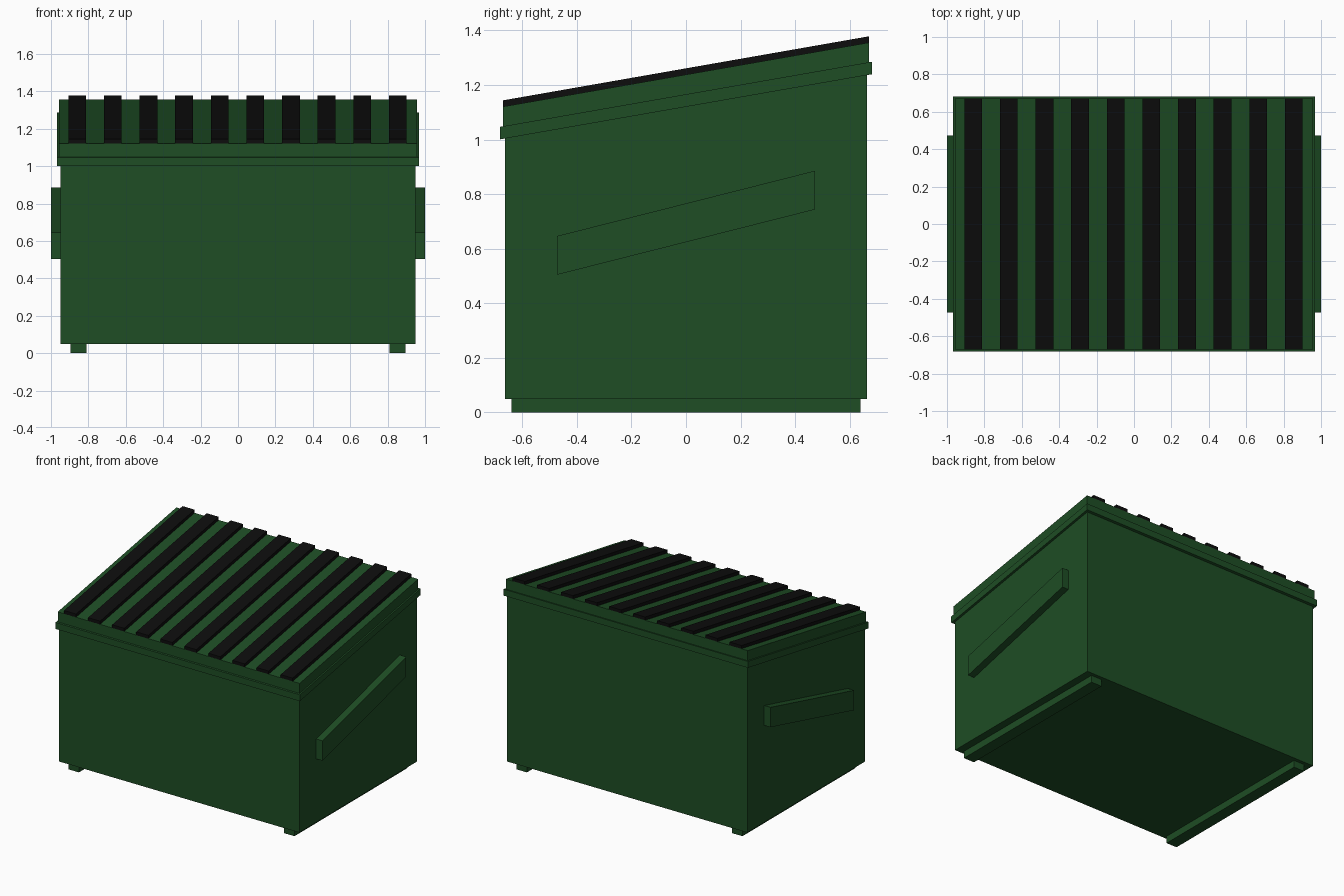
import bpy, bmesh

if "Cube" in bpy.data.objects:
    bpy.data.objects.remove(bpy.data.objects["Cube"])


def material(name, color):
    m = bpy.data.materials.new(name)
    m.diffuse_color = color
    m.use_nodes = True
    m.node_tree.nodes["Principled BSDF"].inputs["Base Color"].default_value = m.diffuse_color
    return m


GREEN = material("green_paint", (0.013, 0.075, 0.018, 1))
BLACK = material("black_plastic", (0.004, 0.004, 0.004, 1))


def prism(name, profile, x0, x1, mat):
    """Extrude a (y, z) profile along x."""
    bm = bmesh.new()
    face = bm.faces.new([bm.verts.new((x0, y, z)) for y, z in profile])
    ext = bmesh.ops.extrude_face_region(bm, geom=[face])
    verts = [g for g in ext["geom"] if isinstance(g, bmesh.types.BMVert)]
    bmesh.ops.translate(bm, verts=verts, vec=(x1 - x0, 0, 0))
    bmesh.ops.recalc_face_normals(bm, faces=bm.faces)
    mesh = bpy.data.meshes.new(name)
    bm.to_mesh(mesh)
    bm.free()
    obj = bpy.data.objects.new(name, mesh)
    bpy.context.collection.objects.link(obj)
    mesh.materials.append(mat)
    return obj


def slab(y, z_mid, slope, height):
    """Sloped slab profile with vertical ends; z_mid is its underside at y = 0."""
    f, b = z_mid - slope * y, z_mid + slope * y
    return [(-y, f), (y, b), (y, b + height), (-y, f + height)]


SLOPE = 0.175

# Container body with sloped top
prism("body", [(-0.664, 0.05), (0.664, 0.05), (0.664, 1.26), (-0.664, 1.02)],
      -0.95, 0.95, GREEN)

# Rim band around the opening
prism("rim", slab(0.682, 1.12, SLOPE, 0.046), -0.967, 0.967, GREEN)

# Sloped lid
prism("lid", slab(0.67, 1.15, SLOPE, 0.088), -0.957, 0.957, GREEN)

# Raised lid ribs
for i in range(10):
    x = -0.86 + i * 0.1905
    prism(f"lid_rib_{i + 1}", slab(0.67, 1.237, SLOPE, 0.024),
          x - 0.0475, x + 0.0475, BLACK)

# Slanted side lifting sleeves and floor skids, both sides
for side, s in (("left", -1), ("right", 1)):
    prism(f"{side}_sleeve", slab(0.473, 0.624, 0.253, 0.142), s * 0.94, s * 1.0, GREEN)
    prism(f"{side}_skid", slab(0.64, 0.0, 0.0, 0.055), s * 0.811, s * 0.895, GREEN)
